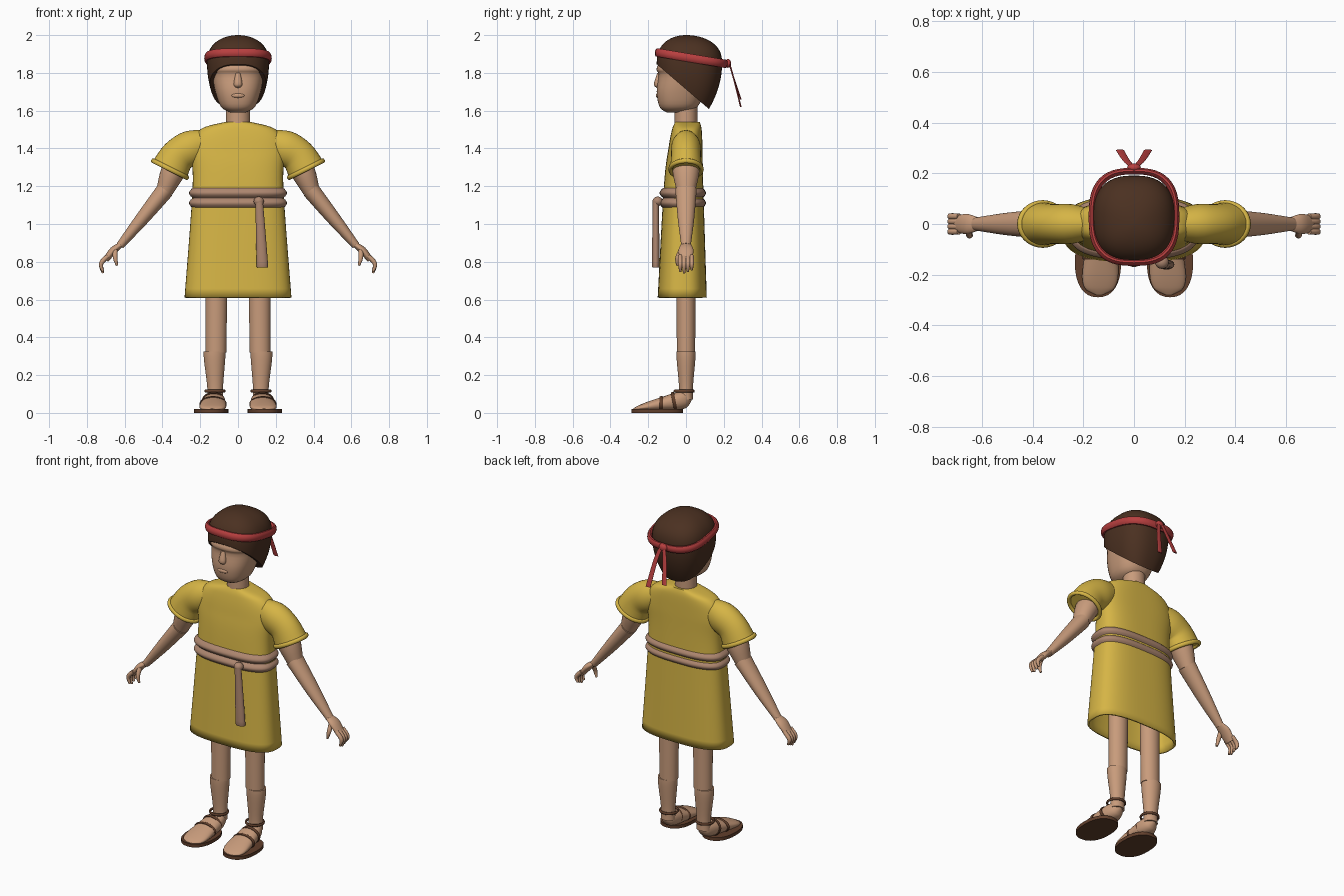
import bpy
import bmesh
import math
from mathutils import Vector

if "Cube" in bpy.data.objects:
    bpy.data.objects.remove(bpy.data.objects["Cube"])

X, Y, Z = Vector((1, 0, 0)), Vector((0, 1, 0)), Vector((0, 0, 1))
LEVEL, UPRIGHT = (X, Y), (X, Z)


def material(name, red, green, blue):
    mat = bpy.data.materials.new(name)
    mat.use_nodes = True
    color = (red, green, blue, 1)
    mat.diffuse_color = color
    mat.node_tree.nodes["Principled BSDF"].inputs["Base Color"].default_value = color
    return mat


SKIN = material("skin", 0.58, 0.33, 0.2)
YELLOW = material("yellow cloth", 0.67, 0.46, 0.06)
TAN = material("tan sash", 0.42, 0.24, 0.16)
HAIR = material("dark brown hair", 0.07, 0.03, 0.015)
RED = material("red cloth", 0.48, 0.05, 0.05)
LEATHER = material("brown leather", 0.12, 0.05, 0.025)


def finish(bm, name, mat):
    """Turn the bmesh into a smooth-shaded object that keeps its sharp edges."""
    bmesh.ops.recalc_face_normals(bm, faces=bm.faces)
    mesh = bpy.data.meshes.new(name)
    bm.to_mesh(mesh)
    bm.free()
    mesh.materials.append(mat)
    part = bpy.data.objects.new(name, mesh)
    bpy.context.collection.objects.link(part)
    bpy.ops.object.select_all(action='DESELECT')
    part.select_set(True)
    bpy.context.view_layer.objects.active = part
    bpy.ops.object.shade_smooth_by_angle(angle=math.radians(45))
    return part


def oval(center, u, v, a, b, power, count):
    """Points of a superellipse with half sizes a along u and b along v."""
    points = []
    for i in range(count):
        angle = math.tau * i / count
        co, si = math.cos(angle), math.sin(angle)
        points.append(center + u * math.copysign(abs(co) ** (2 / power), co) * a
                      + v * math.copysign(abs(si) ** (2 / power), si) * b)
    return points


def bridge(bm, first, second):
    count = len(first)
    for i in range(count):
        j = (i + 1) % count
        bm.faces.new((first[i], first[j], second[j], second[i]))


def smooth_rows(rows, steps):
    """Catmull-Rom interpolation between the given sections."""
    rows = [Vector(row) for row in rows]
    padded = [rows[0], *rows, rows[-1]]
    result = []
    for before, start, end, after in zip(padded, padded[1:], padded[2:], padded[3:]):
        for k in range(steps):
            t = k / steps
            bend = 2 * before - 5 * start + 4 * end - after
            twist = 3 * start - before - 3 * end + after
            result.append(start + (end - before) * t / 2 + bend * t ** 2 / 2 + twist * t ** 3 / 2)
    return result + [rows[-1]]


def loft_mesh(rows, frame=LEVEL, power=2, count=32, steps=4, open_start=False):
    """Skin sections (x, y, z, a, b); without a frame they turn with the path."""
    rows = smooth_rows(rows, steps)
    centers = [Vector(row[:3]) for row in rows]
    bm = bmesh.new()
    rings = []
    for i, row in enumerate(rows):
        if frame:
            u, v = frame
        else:
            tangent = (centers[min(i + 1, len(rows) - 1)] - centers[max(i - 1, 0)]).normalized()
            u = Y.cross(tangent).normalized()
            v = tangent.cross(u)
        points = oval(centers[i], u, v, row[3], row[4], power, count)
        rings.append([bm.verts.new(point) for point in points])
    for lower, upper in zip(rings, rings[1:]):
        bridge(bm, lower, upper)
    if not open_start:
        bm.faces.new(rings[0])
    bm.faces.new(rings[-1])
    return bm


def loft(name, mat, rows, **options):
    return finish(loft_mesh(rows, **options), name, mat)


def hoop(name, mat, center, u, v, a, b, thick, tall, power=2, count=48, corners=10):
    """Closed band around an oval."""
    u, v = u.normalized(), v.normalized()
    axis = u.cross(v)
    bm = bmesh.new()
    loops = []
    for k in range(corners):
        angle = math.tau * k / corners
        grow = thick * math.cos(angle)
        middle = Vector(center) + axis * tall * math.sin(angle)
        points = oval(middle, u, v, a + grow, b + grow, power, count)
        loops.append([bm.verts.new(point) for point in points])
    for k, ring in enumerate(loops):
        bridge(bm, ring, loops[(k + 1) % corners])
    finish(bm, name, mat)


def ball(name, mat, center, size):
    bm = bmesh.new()
    bmesh.ops.create_uvsphere(bm, u_segments=20, v_segments=12, radius=1)
    bmesh.ops.scale(bm, vec=size, verts=bm.verts)
    bmesh.ops.translate(bm, vec=center, verts=bm.verts)
    finish(bm, name, mat)


def fractions(count):
    return [i / count for i in range(count + 1)]


# Tunic with an open hem: depth shrinks and shifts back towards the neck
HEM, COLLAR = 0.61, 1.54


def tunic_row(z, half_width):
    t = (z - HEM) / (COLLAR - HEM)
    return 0, 0.028 * t ** 3 - 0.02, z, half_width, 0.065 * (1 + math.sqrt(1 - t))


outline = ((HEM, 0.283), (1.2, 0.24), (1.4, 0.25), (1.5, 0.2), (COLLAR, 0.07))
tunic = loft("tunic", YELLOW, [tunic_row(z, w) for z, w in outline],
             power=2.8, count=56, steps=8, open_start=True)
cloth = tunic.modifiers.new("cloth thickness", 'SOLIDIFY')
cloth.thickness = 0.012

# Sash of two rolls, with its knot and hanging end
rolls = [(t, 0.018 * abs(math.sin(math.tau * t))) for t in fractions(12)]
loft("sash", TAN, [(0, -0.017, 1.085 + t / 9.5, 0.241 + roll, 0.105 + roll) for t, roll in rolls],
     power=2.8, count=56, steps=2)
ball("sash_knot", TAN, (0.11, -0.15, 1.12), (0.027, 0.027, 0.025))
loft("sash_end", TAN, [(0.112, -0.16, 1.12, 0.02, 0.016), (0.128, -0.16, 0.8, 0.03, 0.02),
                       (0.128, -0.16, 0.78, 0.026, 0.016)])

# Neck, head and face
loft("neck", SKIN, [(0, 0, z, 0.064, 0.06) for z in (1.5, 1.68)])
face = ((1.59, 0.04, -0.1, 0), (1.62, 0.09, -0.14, 0.06), (1.7, 0.12, -0.155, 0.1),
        (1.79, 0.138, -0.145, 0.14), (1.83, 0.14, -0.154, 0.14), (1.94, 0.1, -0.09, 0.12))
loft("head", SKIN, [(0, (front + back) / 2, z, w, (back - front) / 2) for z, w, front, back in face],
     power=2.4, count=40)
loft("nose", SKIN, [(0, -0.14, 1.8, 0.012, 0.012), (0, -0.15, 1.74, 0.023, 0.02),
                    (0, -0.145, 1.72, 0.01, 0.008)])
ball("lips", SKIN, (0, -0.15, 1.68), (0.035, 0.01, 0.012))

# Hair: a dome above a tapering nape, trimmed on a slope from forehead to nape
WIDEST = 1.85


def hair_row(z):
    if z > WIDEST:
        full = math.sqrt(1.001 - ((z - WIDEST) / (2 - WIDEST)) ** 2.5)
    else:
        full = 1 - ((WIDEST - z) / 0.4) ** 2
    return 0, 0.018 * full, z, 0.164 * full, 0.173 * full


heights = [1.6 + 0.4 * math.sin(t * math.pi / 2) for t in fractions(16)]
bm = loft_mesh([hair_row(z) for z in heights], power=2.5, count=48, steps=2)
bmesh.ops.bisect_plane(bm, geom=bm.verts[:] + bm.edges[:] + bm.faces[:], plane_co=(0, -0.16, WIDEST),
                       plane_no=(0, 6, 7), clear_inner=True)
bmesh.ops.holes_fill(bm, edges=[edge for edge in bm.edges if edge.is_boundary])
finish(bm, "hair", HAIR)

# Headband and its knot
hoop("headband", RED, (0, 0.028, 1.878), X, 6 * Y - Z, 0.166, 0.183, 0.013, 0.023, power=2.7)
ball("headband_knot", RED, (0, 0.222, WIDEST), (0.027, 0.017, 0.023))

# Paired parts
for sign, side in ((1, "left"), (-1, "right")):
    def paired(part, mat, rows, **options):
        return loft(f"{side}_{part}", mat, [(sign * x, *rest) for x, *rest in rows], **options)

    def limb(part, mat, path, deep):
        paired(part, mat, [(x, 0, z, r, r * deep) for x, z, r in path], frame=None)

    def strap(part, mat, x, y, z, *shape):
        hoop(f"{side}_{part}", mat, (sign * x, y, z), *shape)

    paired("headband_tail", RED, [(0.01, 0.23, 1.85, 0.012, 0.004), (0.03, 0.25, 1.78, 0.014, 0.004),
                                  (0.055, 0.29, 1.64 - sign / 50, 0.016, 0.004)])

    # Sleeve and rolled cuff
    limb("sleeve", YELLOW, [(0.16, 1.435, 0.065), (0.245, 1.405, 0.092),
                            (0.318, 1.36, 0.092), (0.36, 1.29, 0.1)], 0.85)
    strap("cuff", YELLOW, 0.36, 0, 1.29, 2 * sign * X + Z, Y, 0.1, 0.083, 0.011, 0.013)

    # Arm and hand
    limb("upper_arm", SKIN, [(0.29, 1.37, 0.06), (0.345, 1.275, 0.064), (0.39, 1.17, 0.044)], 1.1)
    limb("forearm", SKIN, [(0.385, 1.18, 0.047), (0.51, 1.025, 0.036), (0.625, 0.885, 0.021)], 1.2)
    limb("palm", SKIN, [(0.62, 0.89, 0.014), (0.66, 0.86, 0.02), (0.7, 0.81, 0.016)], 2)
    for k, finger in enumerate(("index", "middle", "ring", "little")):
        y, tip = k / 50 - 0.03, 0.74 + abs(k - 1) / 120
        paired(f"{finger}_finger", SKIN, [(0.69, y, 0.83, 0.012, 0.012), (0.725, y, 0.79, 0.012, 0.012),
                                          (0.715, y, tip, 0.006, 0.006)], frame=None, count=12)
    paired("thumb", SKIN, [(0.65, -0.02, 0.87, 0.014, 0.014), (0.65, -0.045, 0.82, 0.012, 0.012),
                           (0.64, -0.045, 0.78, 0.006, 0.006)], frame=None, count=12)

    # Leg
    limb("thigh", SKIN, [(0.113, 0.9, 0.06), (0.117, 0.32, 0.055)], 0.88)
    limb("calf", SKIN, [(0.124, 0.325, 0.058), (0.124, 0.28, 0.056),
                        (0.121, 0.14, 0.042), (0.121, 0.07, 0.042)], 0.88)

    # Foot: a wedge from heel to toe with rounded ends
    foot = []
    for t in fractions(16):
        rounding = math.sqrt(1.02 - abs(2 * t - 1) ** 4)
        foot.append((0.122 + 0.015 * t, 0.03 - 0.31 * t, 0.075 - 0.055 * t,
                     (0.05 + 0.03 * t) * rounding, (0.06 - 0.045 * t) * rounding))
    paired("foot", SKIN, foot, frame=UPRIGHT, power=2.2, steps=2)

    # Sandal
    paired("sandal_sole", LEATHER, [(0.142, -0.152, z, 0.091, 0.137) for z in (0, 0.02)],
           power=2.3, steps=1)
    strap("ankle_strap", LEATHER, 0.122, -0.01, 0.115, X, Y, 0.05, 0.05, 0.006, 0.008)
    strap("toe_strap", LEATHER, 0.132, -0.13, 0.047, X, Z, 0.067, 0.037, 0.005, 0.01)
    strap("instep_strap", LEATHER, 0.13, -0.063, 0.06, X, 5 * Z - Y, 0.058, 0.047, 0.005, 0.009)
